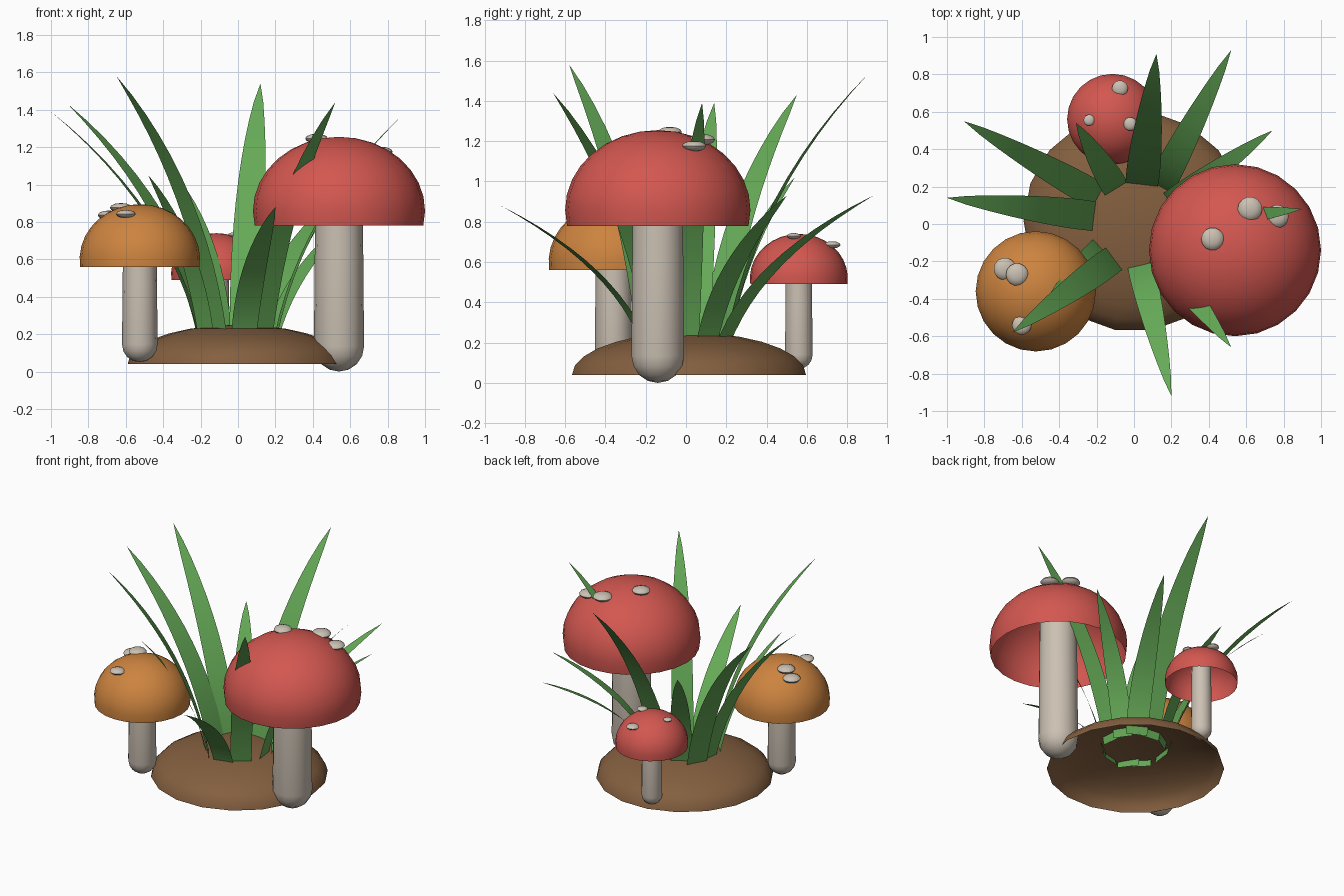
import bpy, bmesh, math
from mathutils import Vector

cube = bpy.data.objects.get("Cube")
if cube:
    bpy.data.objects.remove(cube, do_unlink=True)


def material(name, rgb):
    m = bpy.data.materials.new(name)
    m.use_nodes = True
    m.diffuse_color = (*rgb, 1)
    bsdf = next(n for n in m.node_tree.nodes if n.type == 'BSDF_PRINCIPLED')
    bsdf.inputs["Base Color"].default_value = (*rgb, 1)
    bsdf.inputs["Roughness"].default_value = 0.8
    return m


RED = material("cap red", (0.65, 0.095, 0.08))
ORANGE = material("cap orange", (0.61, 0.23, 0.05))
CREAM = material("stem cream", (0.60, 0.53, 0.45))
BROWN = material("soil brown", (0.23, 0.115, 0.05))
GREEN = material("grass green", (0.13, 0.40, 0.095))


def finish(name, bm, mat, angle=50):
    me = bpy.data.meshes.new(name)
    bm.to_mesh(me)
    bm.free()
    ob = bpy.data.objects.new(name, me)
    bpy.context.collection.objects.link(ob)
    me.materials.append(mat)
    bpy.ops.object.select_all(action='DESELECT')
    ob.select_set(True)
    bpy.context.view_layer.objects.active = ob
    bpy.ops.object.shade_smooth_by_angle(angle=math.radians(angle))
    return ob


def revolve(name, profile, x, y, mat, sides=24):
    """Spin an (r, z) profile, listed bottom to top, around a vertical axis."""
    bm = bmesh.new()
    rings = []
    for r, z in profile:
        if r < 1e-4:
            rings.append([bm.verts.new((x, y, z))] * sides)
        else:
            rings.append([bm.verts.new((x + r * math.cos(i * math.tau / sides),
                                        y + r * math.sin(i * math.tau / sides), z))
                          for i in range(sides)])
    for a, b in zip(rings, rings[1:]):
        for i in range(sides):
            j = (i + 1) % sides
            quad = list(dict.fromkeys((a[i], a[j], b[j], b[i])))
            bm.faces.new(quad)
    return finish(name, bm, mat)


def arc(r, z, h, start, end, steps):
    """Elliptic profile from one angle to another, in degrees."""
    out = []
    for i in range(steps + 1):
        t = math.radians(start + (end - start) * i / steps)
        out.append((r * math.cos(t), z + h * math.sin(t)))
    return out


# Soil mound, an open shell
revolve("soil_mound", arc(0.59, 0.04, 0.21, 0, 90, 7), 0, 0.015, BROWN, 18)


# Mushrooms: rounded stem, open cap, flattened spots
def mushroom(name, x, y, mat, r, equator, height, drop, stem_r, foot, spots):
    low = -math.degrees(math.asin(drop / height))
    revolve(name + "_cap", arc(r, equator, height, low, 90, 9), x, y, mat)
    top = equator + height * 0.85
    stem = arc(stem_r, foot + stem_r, stem_r, -90, 0, 4)
    stem += [(stem_r * 0.97, (foot + top) / 2), (stem_r * 0.92, top)]
    revolve(name + "_stem", stem, x, y, CREAM, 14)
    for i, (sx, sy, sr) in enumerate(spots):
        d = math.hypot(sx - x, sy - y) / r
        z = equator + height * math.sqrt(1 - d * d) + 0.008
        revolve(f"{name}_spot_{i + 1}", arc(sr, z, sr * 0.42, -90, 90, 6),
                sx, sy, CREAM, 14)


mushroom("large_mushroom", 0.54, -0.14, RED, 0.46, 0.86, 0.395, 0.08, 0.134, 0.0,
         [(0.62, 0.08, 0.066), (0.765, 0.04, 0.062), (0.42, -0.08, 0.061)])
mushroom("orange_mushroom", -0.525, -0.36, ORANGE, 0.322, 0.60, 0.295, 0.04, 0.095, 0.05,
         [(-0.69, -0.24, 0.06), (-0.625, -0.27, 0.06), (-0.6, -0.54, 0.052)])
mushroom("small_mushroom", -0.115, 0.56, RED, 0.243, 0.52, 0.22, 0.03, 0.07, 0.07,
         [(-0.075, 0.725, 0.043), (-0.24, 0.555, 0.03), (-0.02, 0.535, 0.036)])


# Grass blades: flat tapering strips arching outward from a ring
def blade(name, base, tip, width):
    steps = 12
    a = Vector((*base, 0.18))
    c = Vector(tip)
    b = a.lerp(c, 0.2)
    b.z = a.z + 0.57 * (c.z - a.z)
    out = Vector((c.x - a.x, c.y - a.y, 0)).normalized()
    side = Vector((-out.y, out.x, 0))
    bm = bmesh.new()
    last = None
    for i in range(steps):
        t = i / steps
        p = a * (1 - t) ** 2 + b * (2 * t * (1 - t)) + c * t * t
        w = 0.5 * width * (1 - t) ** 0.8 * (0.85 + 1.1 * t)
        row = [bm.verts.new(p - side * w), bm.verts.new(p + side * w)]
        if last:
            bm.faces.new((last[1], last[0], row[0], row[1]))
        last = row
    bm.faces.new((last[1], last[0], bm.verts.new(c)))
    return finish(name, bm, GREEN)


blades = [
    ((-0.20, 0.04), (-1.00, 0.14, 1.39), 0.18),
    ((-0.18, 0.14), (-0.91, 0.55, 1.43), 0.17),
    ((-0.09, 0.18), (-0.31, 0.54, 1.02), 0.16),
    ((0.04, 0.20), (0.12, 0.91, 1.54), 0.20),
    ((0.13, 0.18), (0.52, 0.93, 0.93), 0.17),
    ((0.18, 0.10), (0.74, 0.50, 0.93), 0.15),
    ((0.20, 0.00), (0.90, 0.08, 1.39), 0.15),
    ((0.13, -0.15), (0.52, -0.66, 1.44), 0.16),
    ((0.03, -0.20), (0.20, -0.92, 0.88), 0.16),
    ((-0.10, -0.18), (-0.65, -0.58, 1.58), 0.17),
    ((-0.17, -0.12), (-0.48, -0.43, 1.05), 0.14),
]
for i, (base, tip, width) in enumerate(blades):
    blade(f"grass_blade_{i + 1}", base, tip, width)
